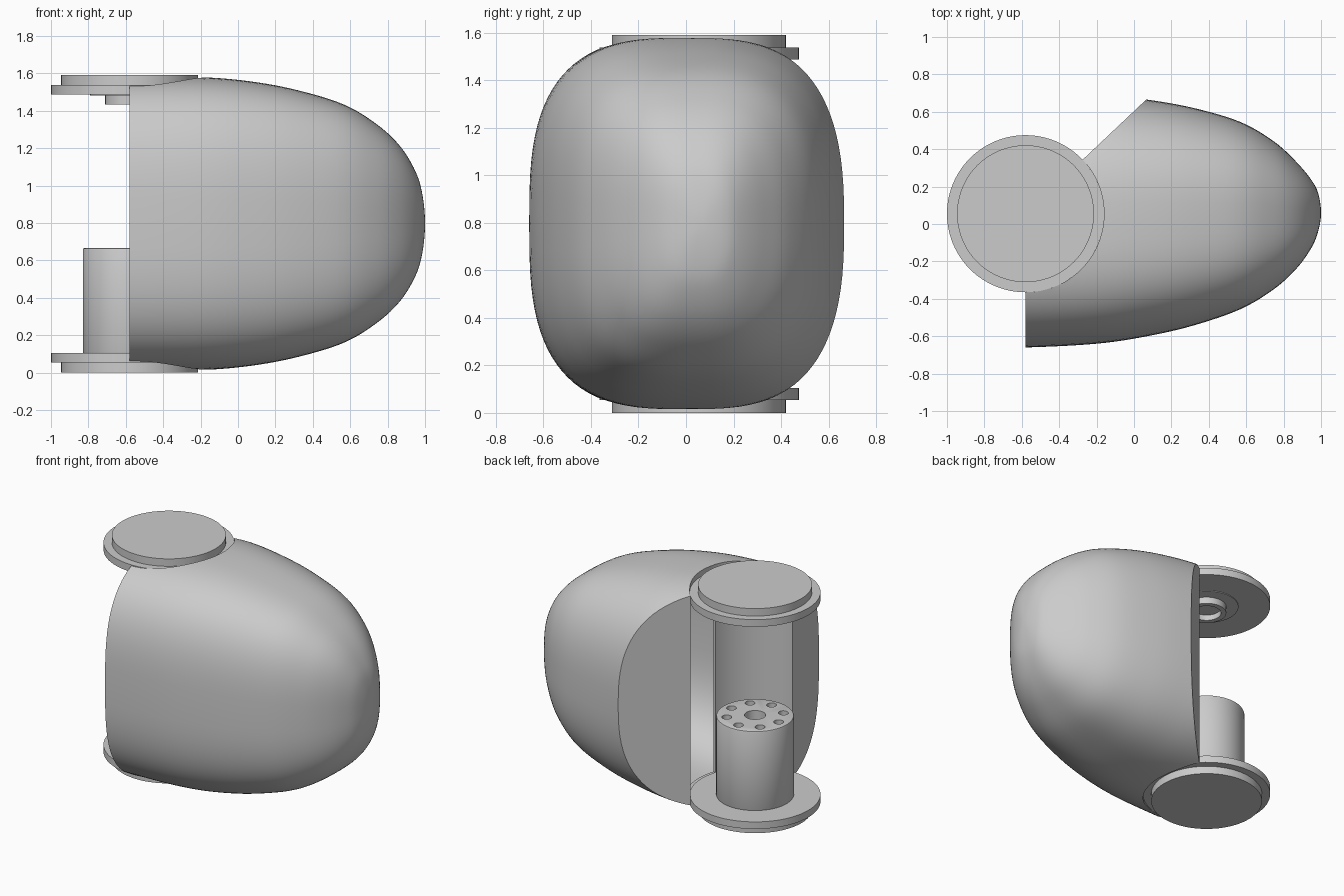
import bpy, bmesh, math
from mathutils import Vector

cube = bpy.data.objects.get("Cube")
if cube:
    bpy.data.objects.remove(cube, do_unlink=True)

HINGE = Vector((-0.58, 0.055, 0))
MID = 0.797
FLANGE_R = 0.42

grey = bpy.data.materials.new("plain grey")
grey.use_nodes = True
grey.diffuse_color = (0.6, 0.6, 0.6, 1)
grey.node_tree.nodes["Principled BSDF"].inputs["Base Color"].default_value = grey.diffuse_color


def make(name, bm):
    bmesh.ops.recalc_face_normals(bm, faces=bm.faces)
    mesh = bpy.data.meshes.new(name)
    bm.to_mesh(mesh)
    bm.free()
    mesh.materials.append(grey)
    ob = bpy.data.objects.new(name, mesh)
    bpy.context.collection.objects.link(ob)
    return ob


def activate(ob):
    bpy.ops.object.select_all(action='DESELECT')
    ob.select_set(True)
    bpy.context.view_layer.objects.active = ob


def smooth(ob):
    activate(ob)
    bpy.ops.object.shade_smooth_by_angle(angle=math.radians(35))


def cut(ob, cutter):
    """Subtract the cutter, then discard it."""
    cutter.hide_render = True
    mod = ob.modifiers.new("cut", 'BOOLEAN')
    mod.operation, mod.solver, mod.object = 'DIFFERENCE', 'EXACT', cutter
    activate(ob)
    bpy.ops.object.modifier_apply(modifier=mod.name)
    bpy.data.objects.remove(cutter, do_unlink=True)


def prism(name, outline, z0, z1):
    bm = bmesh.new()
    face = bm.faces.new([bm.verts.new((p[0], p[1], z0)) for p in outline])
    top = bmesh.ops.extrude_face_region(bm, geom=[face])["geom"]
    bmesh.ops.translate(bm, vec=(0, 0, z1 - z0),
                        verts=[v for v in top if isinstance(v, bmesh.types.BMVert)])
    return make(name, bm)


def arc(r, a0, a1, steps=48, centre=HINGE):
    angles = [math.radians(a0 + (a1 - a0) * i / steps) for i in range(steps + 1)]
    return [(centre.x + r * math.cos(a), centre.y + r * math.sin(a)) for a in angles]


def disc(name, r, z0, z1, centre=HINGE, steps=96):
    return prism(name, arc(r, 0, 360, steps, centre)[:-1], z0, z1)


def hinge_cutter(r, a0, a1):
    """Everything nearer the hinge than r, or outside the angles a0 to a1."""
    far = arc(4, a1, a0 + 360, 8)
    return prism("hinge_cutter", arc(r, a0, a1) + far, -1, 3)


# Body stations: x, back edge, front edge, half height
STATIONS = [Vector(s) for s in (
    (-0.95, 0.69, -0.66, 0.785), (-0.58, 0.69, -0.66, 0.785), (-0.2, 0.695, -0.64, 0.783),
    (0.07, 0.665, -0.6, 0.76), (0.32, 0.62, -0.542, 0.713), (0.57, 0.545, -0.455, 0.635),
    (0.75, 0.44, -0.347, 0.525), (0.87, 0.33, -0.237, 0.41), (0.95, 0.233, -0.125, 0.277),
    (0.986, 0.16, -0.035, 0.155), (1.0, 0.06, 0.06, 0))]


def spline(points, steps=6):
    """Smooth curve through the stations, rounded over at the nose."""
    x, back, front, h = points[-2]
    pts = [points[0]] + points + [Vector((x, front, back, -h))]
    for i in range(1, len(pts) - 2):
        a, b, c, d = pts[i - 1:i + 3]
        for k in range(steps):
            t = k / steps
            yield 0.5 * (2 * b + (c - a) * t + (2 * a - 5 * b + 4 * c - d) * t * t
                         + (3 * b - a - 3 * c + d) * t ** 3)


def body_solid(name, inset=0.0, segments=96):
    """Loft of rounded-square sections, squarer towards the front."""
    bm = bmesh.new()
    rings = []
    for x, back, front, h in spline(STATIONS):
        wide, high = max((back - front) / 2 - inset, 0.004), max(h - inset, 0.004)
        ring = []
        for i in range(segments):
            a = math.tau * i / segments
            c, s = math.cos(a), math.sin(a)
            power = 2 / (3.0 if c < 0 else 2.65)
            ring.append(bm.verts.new((
                x - inset, (back + front) / 2 + wide * math.copysign(abs(c) ** power, c),
                MID + high * math.copysign(abs(s) ** power, s))))
        rings.append(ring)
    for r0, r1 in zip(rings, rings[1:]):
        for i in range(segments):
            j = (i + 1) % segments
            bm.faces.new((r0[i], r0[j], r1[j], r1[i]))
    bm.faces.new(rings[0])
    bm.faces.new(rings[-1])
    return make(name, bm)


# Rounded body, cut away around the hinge
body = body_solid("body_shell")
cut(body, hinge_cutter(FLANGE_R, -90, 43.4))

# Hollow inside with an opening in the curved hinge wall
cavity = body_solid("cavity", inset=0.02)
cut(cavity, hinge_cutter(FLANGE_R + 0.025, -87, 41.5))
cut(body, cavity)
cut(body, prism("opening", arc(0.38, -18, 40.5) + arc(0.5, 40.5, -18), 0.1, 1.5))
smooth(body)

# Flanges and caps at both ends of the hinge
for label, flange, cap in (("lower", (0.055, 0.105), (0, 0.056)),
                           ("upper", (1.487, 1.538), (1.537, 1.591))):
    smooth(disc(label + "_flange", FLANGE_R, *flange))
    smooth(disc(label + "_cap", 0.366, *cap))

# Post with a centre bore and a ring of bolt holes
post = disc("post", 0.25, 0.1, 0.667)
bevel = post.modifiers.new("edge", 'BEVEL')
bevel.width, bevel.segments = 0.01, 2
bevel.angle_limit = math.radians(60)
activate(post)
bpy.ops.object.modifier_apply(modifier=bevel.name)
cut(post, disc("bore", 0.068, 0.5, 0.8, steps=32))
for x, y in arc(0.185, 0, 360, 8)[:-1]:
    cut(post, disc("bolt_hole", 0.032, 0.55, 0.8, Vector((x, y, 0)), 24))
smooth(post)

# Socket hanging under the upper flange
smooth(disc("socket_plate", 0.21, 1.482, 1.493))
socket = disc("socket_ring", 0.13, 1.435, 1.49)
cut(socket, disc("socket_bore", 0.095, 1.4, 1.475))
smooth(socket)
